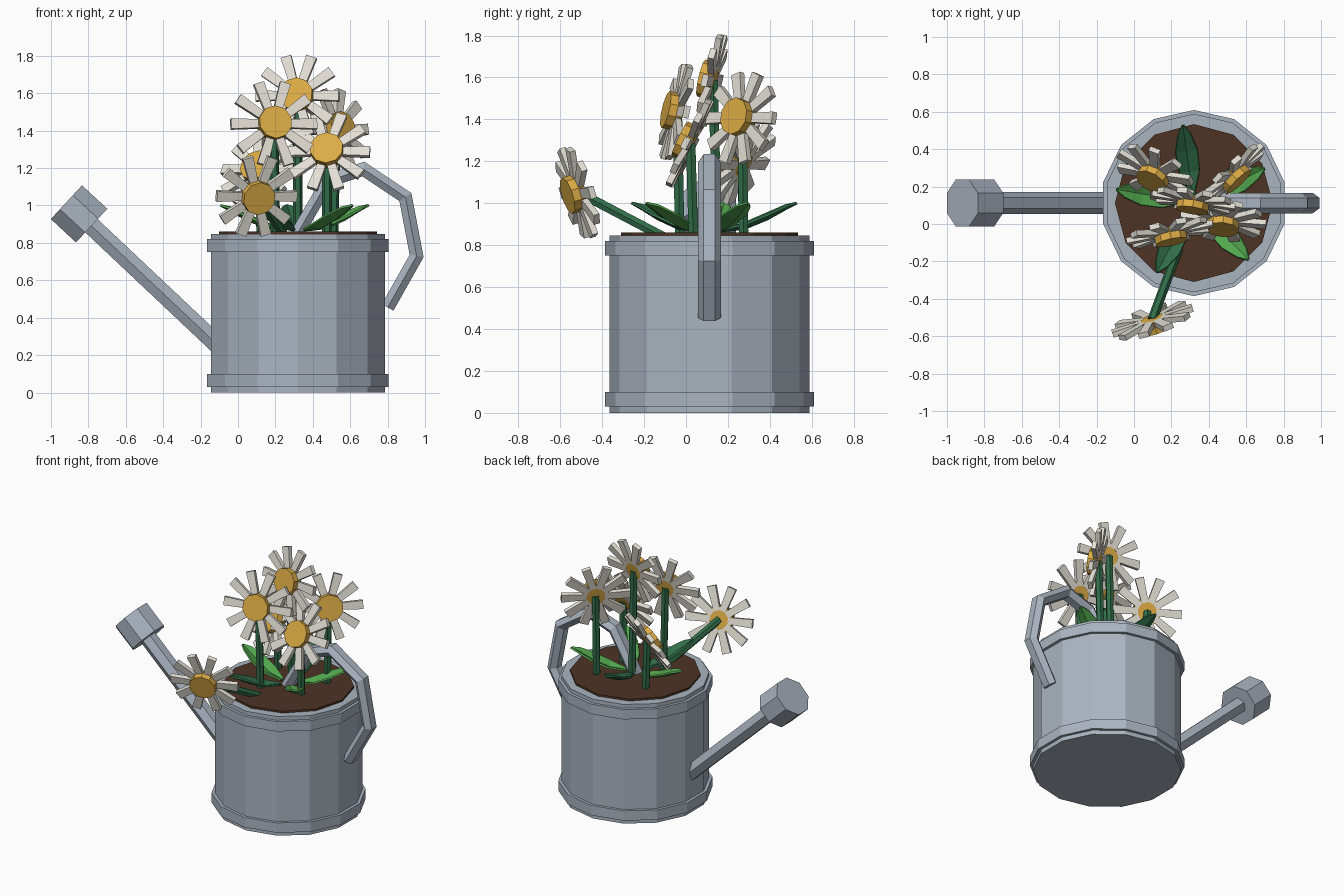
import bpy, bmesh, math
from mathutils import Vector, Matrix

if "Cube" in bpy.data.objects:
    bpy.data.objects.remove(bpy.data.objects["Cube"])

CX, CY = 0.32, 0.112  # axis of the can


def mat(name, r, g, b):
    m = bpy.data.materials.new(name)
    m.diffuse_color = (r, g, b, 1)
    m.use_nodes = True
    m.node_tree.nodes["Principled BSDF"].inputs["Base Color"].default_value = m.diffuse_color
    return m


METAL = mat("grey_metal", 0.40, 0.455, 0.53)
SOIL = mat("brown_soil", 0.075, 0.033, 0.017)
WHITE = mat("petal_white", 0.77, 0.74, 0.67)
YELLOW = mat("flower_yellow", 0.72, 0.41, 0.06)
LEAF = mat("leaf_green", 0.085, 0.38, 0.075)
STEM = mat("stem_green", 0.03, 0.15, 0.065)


def finish(name, bm, m):
    bmesh.ops.recalc_face_normals(bm, faces=bm.faces)
    me = bpy.data.meshes.new(name)
    bm.to_mesh(me)
    bm.free()
    me.materials.append(m)
    ob = bpy.data.objects.new(name, me)
    bpy.context.collection.objects.link(ob)
    return ob


def loft(bm, rings):
    """Skin a list of closed rings and cap both ends."""
    rows = [[bm.verts.new(p) for p in r] for r in rings]
    n = len(rows[0])
    for a, b in zip(rows, rows[1:]):
        for i in range(n):
            bm.faces.new((a[i], a[(i + 1) % n], b[(i + 1) % n], b[i]))
    bm.faces.new(rows[0])
    bm.faces.new(rows[-1])


def lathe(name, profile, sides, phase, m):
    """Solid of stacked rings (radius, z) around the can axis."""
    bm = bmesh.new()
    ang = [phase + 2 * math.pi * i / sides for i in range(sides)]
    loft(bm, [[(CX + r * math.cos(a), CY + r * math.sin(a), z) for a in ang] for r, z in profile])
    return finish(name, bm, m)


def tube(name, path, ra, rb, sides, m, axis=(0, 1, 0), phase=0.0):
    """Mitred tube along a path; ra is the radius along axis, rb across it."""
    pts = [Vector(p) for p in path]
    bm = bmesh.new()
    rings = []
    for i, p in enumerate(pts):
        d0 = (p - pts[i - 1]).normalized() if i else None
        d1 = (pts[i + 1] - p).normalized() if i < len(pts) - 1 else None
        t = ((d0 or d1) + (d1 or d0)).normalized()
        s = Vector(axis)
        s = (s - t * s.dot(t)).normalized()
        u = t.cross(s)
        k = 1 / max(0.5, t.dot(d0 or d1))
        rings.append([p + s * ra * math.cos(a) + u * rb * k * math.sin(a)
                      for a in (phase + 2 * math.pi * j / sides for j in range(sides))])
    loft(bm, rings)
    return finish(name, bm, m)


# Can body with two raised bands, then the soil
q = math.pi / 2
lathe("can_body", [(0.477, 0), (0.477, 0.03), (0.4975, 0.03), (0.4975, 0.10), (0.477, 0.10),
                   (0.477, 0.75), (0.4975, 0.75), (0.4975, 0.82), (0.477, 0.82), (0.477, 0.847)],
      14, q, METAL)
lathe("soil", [(0.422, 0.83), (0.422, 0.861)], 12, 0, SOIL)

# Spout and sprinkler head
tube("spout", [(-0.10, CY, 0.247), (-0.80, CY, 0.907)], 0.058, 0.056, 6, METAL)
d = Vector((-0.733, 0, 0.68)) * 0.092
c = Vector((-0.85, CY, 0.955))
tube("sprinkler_head", [c - d, c + d], 0.137, 0.133, 8, METAL, phase=math.pi / 8)

# Bent handle
tube("handle", [(0.30, CY, 0.82), (0.48, CY, 1.13), (0.67, CY, 1.195), (0.895, CY, 1.045),
                (0.955, CY, 0.73), (0.80, CY, 0.455)], 0.055, 0.041, 6, METAL)


def flower(i, centre, normal, root, size):
    n = Vector(normal).normalized()
    M = Matrix.Translation(centre) @ n.to_track_quat('Z', 'Y').to_matrix().to_4x4()
    # yellow centre
    bm = bmesh.new()
    bmesh.ops.create_cone(bm, cap_ends=True, segments=10, radius1=0.09, radius2=0.09, depth=0.068, matrix=M)
    finish(f"flower_centre_{i}", bm, YELLOW)
    # ten flat petals
    bm = bmesh.new()
    for k in range(10):
        R = M @ Matrix.Rotation(2 * math.pi * k / 10, 4, 'Z')
        rings = [[R @ Vector((x, y * w, -0.02 + z)) for y, z in ((-1, -0.015), (1, -0.015), (1, 0.015), (-1, 0.015))]
                 for x, w in ((0.06, 0.022), (size, 0.029))]
        loft(bm, rings)
    finish(f"petals_{i}", bm, WHITE)
    # stem
    tube(f"stem_{i}", [root, M @ Vector((0, 0, -0.025))], 0.026, 0.026, 6, STEM, axis=(1, 0, 0))


FLOWERS = [
    ((0.315, 0.105, 1.59), (-0.15, -0.95, 0.22), (0.32, 0.15, 0.83), 0.225),
    ((0.195, -0.065, 1.44), (0.2, -0.95, 0.22), (0.20, -0.03, 0.83), 0.235),
    ((0.475, 0.0, 1.295), (-0.08, -0.88, 0.42), (0.475, 0.035, 0.83), 0.23),
    ((0.54, 0.25, 1.41), (0.68, -0.7, 0.2), (0.51, 0.275, 0.83), 0.225),
    ((0.105, 0.25, 1.20), (-0.42, -0.72, 0.5), (0.125, 0.275, 0.83), 0.225),
    ((0.105, -0.535, 1.045), (0.3, -0.92, -0.28), (0.26, -0.07, 0.82), 0.225),
]
for i, f in enumerate(FLOWERS):
    flower(i + 1, *f)

# Five folded leaves fanning out from the middle, alternating greens
for k in range(5):
    R = Matrix.Translation((CX, CY, 0)) @ Matrix.Rotation(math.radians(26 + 72 * k), 4, 'Z')
    bm = bmesh.new()
    rows = []
    for x, w, z in ((0.06, 0.015, 0.868), (0.17, 0.055, 0.88), (0.28, 0.06, 0.925), (0.37, 0.035, 0.975), (0.42, 0.005, 1.0)):
        rows.append([bm.verts.new(R @ Vector((x, s * w, z + abs(s) * w * 0.4))) for s in (-1, 0, 1)])
    for a, b in zip(rows, rows[1:]):
        for j in range(2):
            bm.faces.new((a[j], b[j], b[j + 1], a[j + 1]))
    ob = finish(f"leaf_{k + 1}", bm, STEM if k % 2 else LEAF)
    sol = ob.modifiers.new("thickness", 'SOLIDIFY')
    sol.thickness = 0.012
    sol.offset = 0
